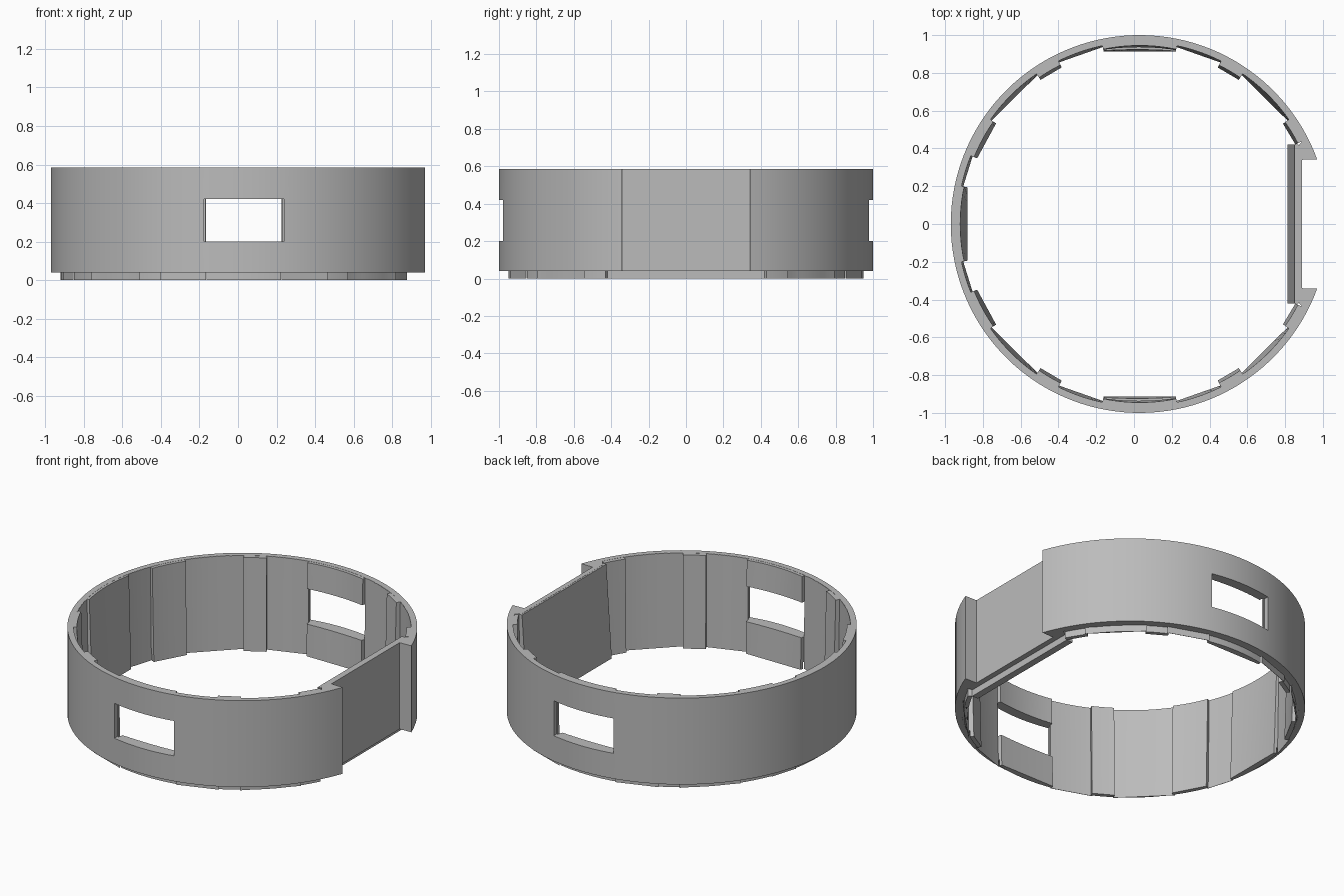
import bpy
import bmesh
from math import sin, cos, radians

if "Cube" in bpy.data.objects:
    bpy.data.objects.remove(bpy.data.objects["Cube"])

CX = 0.03            # centre of the round wall
TOP, LIP = 0.585, 0.04

grey = bpy.data.materials.new("plain grey")
grey.use_nodes = True
grey.diffuse_color = (0.5, 0.5, 0.5, 1)
grey.node_tree.nodes["Principled BSDF"].inputs["Base Color"].default_value = (0.5, 0.5, 0.5, 1)


def polar(r, deg):
    return (CX + r * cos(radians(deg)), r * sin(radians(deg)))


def mix(a, b, t):
    return tuple(p + (q - p) * t for p, q in zip(a, b))


def loft(name, sections, closed):
    """Join equal loops of points into a solid, as a ring or with end caps."""
    bm = bmesh.new()
    loops = [[bm.verts.new(p) for p in s] for s in sections]
    n = len(loops[0])
    pairs = list(zip(loops, loops[1:]))
    if closed:
        pairs.append((loops[-1], loops[0]))
    else:
        bm.faces.new(loops[0])
        bm.faces.new(loops[-1])
    for a, b in pairs:
        for i in range(n):
            j = (i + 1) % n
            bm.faces.new((a[i], a[j], b[j], b[i]))
    bmesh.ops.recalc_face_normals(bm, faces=bm.faces[:])
    mesh = bpy.data.meshes.new(name)
    bm.to_mesh(mesh)
    bm.free()
    mesh.materials.append(grey)
    obj = bpy.data.objects.new(name, mesh)
    bpy.context.collection.objects.link(obj)
    return obj


def smooth(obj):
    bpy.ops.object.select_all(action='DESELECT')
    obj.select_set(True)
    bpy.context.view_layer.objects.active = obj
    bpy.ops.object.shade_smooth_by_angle(angle=radians(25))


def cut(obj, cutter):
    bpy.context.view_layer.objects.active = obj
    mod = obj.modifiers.new("window cut", 'BOOLEAN')
    mod.operation = 'DIFFERENCE'
    mod.solver = 'EXACT'
    mod.object = cutter
    bpy.ops.object.modifier_apply(modifier=mod.name)


# Cutter passing through the front and back windows
bpy.ops.mesh.primitive_cube_add(size=1, location=(CX, 0, 0.31))
cutter = bpy.context.object
cutter.name = "window_cutter"
cutter.scale = (0.415, 3, 0.22)
cutter.hide_render = True
bpy.context.view_layer.update()

# Round outer wall with a flat recess on its left side
STEPS = 120
outer = [polar(1, 20 + 320 * i / STEPS) for i in range(STEPS + 1)]
inner = [polar(0.965, 27 + 306 * i / STEPS) for i in range(STEPS + 1)]
outer += [(0.89, -0.34), (0.89, 0.34)]
inner += [(0.86, -0.4), (0.86, 0.4)]
sections = [[(*o, LIP), (*o, TOP), (*i, TOP), (*i, LIP)] for o, i in zip(outer, inner)]
wall = loft("outer_wall", sections, True)
cut(wall, cutter)
smooth(wall)


def panel_section(out_low, out_high, in_top, in_bottom):
    """Wedge section: the inner face leans inward, the foot is set back as a lip."""
    high = TOP - 0.001
    return [(*in_bottom, 0), (*out_low, 0), (*out_low, LIP + 0.001),
            (*out_high, LIP + 0.002), (*out_high, high), (*in_top, high)]


def panel(name, a0, a1, r_top, r_bottom, flip=1):
    """Lining panel, curved along the top and straight along the bottom."""
    sections = []
    count = 10
    for k in range(count + 1):
        t = k / count
        a = a0 + (a1 - a0) * t
        bottom = mix(polar(r_bottom, a0), polar(r_bottom, a1), t)
        r_in = ((bottom[0] - CX) ** 2 + bottom[1] ** 2) ** 0.5
        pts = panel_section(polar(max(0.95, r_in + 0.002), a), polar(0.972, a),
                            polar(r_top, a), bottom)
        sections.append([(x, y * flip, z) for x, y, z in pts])
    return loft(name, sections, False)


# Lining panels, mirrored front to back
LINING = [
    ("window_panel", 78.2, 101.8, 0.945, 0.932),
    ("left_shallow_panel", 63, 78.2, 0.964, 0.957),
    ("left_rib", 55.5, 63.5, 0.94, 0.926),
    ("left_wide_panel", 34.5, 55.8, 0.964, 0.957),
    ("left_corner_rib", 27, 35, 0.94, 0.926),
    ("right_shallow_panel", 101.8, 117, 0.964, 0.957),
    ("right_rib", 116.5, 124.5, 0.94, 0.926),
    ("right_wide_panel", 124.2, 145.5, 0.964, 0.957),
    ("right_corner_rib", 145, 158, 0.945, 0.928),
    ("right_side_panel", 157.5, 168, 0.964, 0.955),
]
for side, flip in (("back", 1), ("front", -1)):
    for name, a0, a1, r_top, r_bottom in LINING:
        obj = panel(side + "_" + name, a0, a1, r_top, r_bottom, flip)
        if name == "window_panel":
            cut(obj, cutter)
        smooth(obj)

smooth(panel("right_middle_panel", 168, 192, 0.95, 0.932))

# Flat lining behind the recess
flat = [panel_section((0.855, y), (0.872, y), (0.85, y), (0.812, y)) for y in (-0.42, 0.42)]
smooth(loft("left_flat_panel", flat, False))

bpy.data.objects.remove(cutter)
